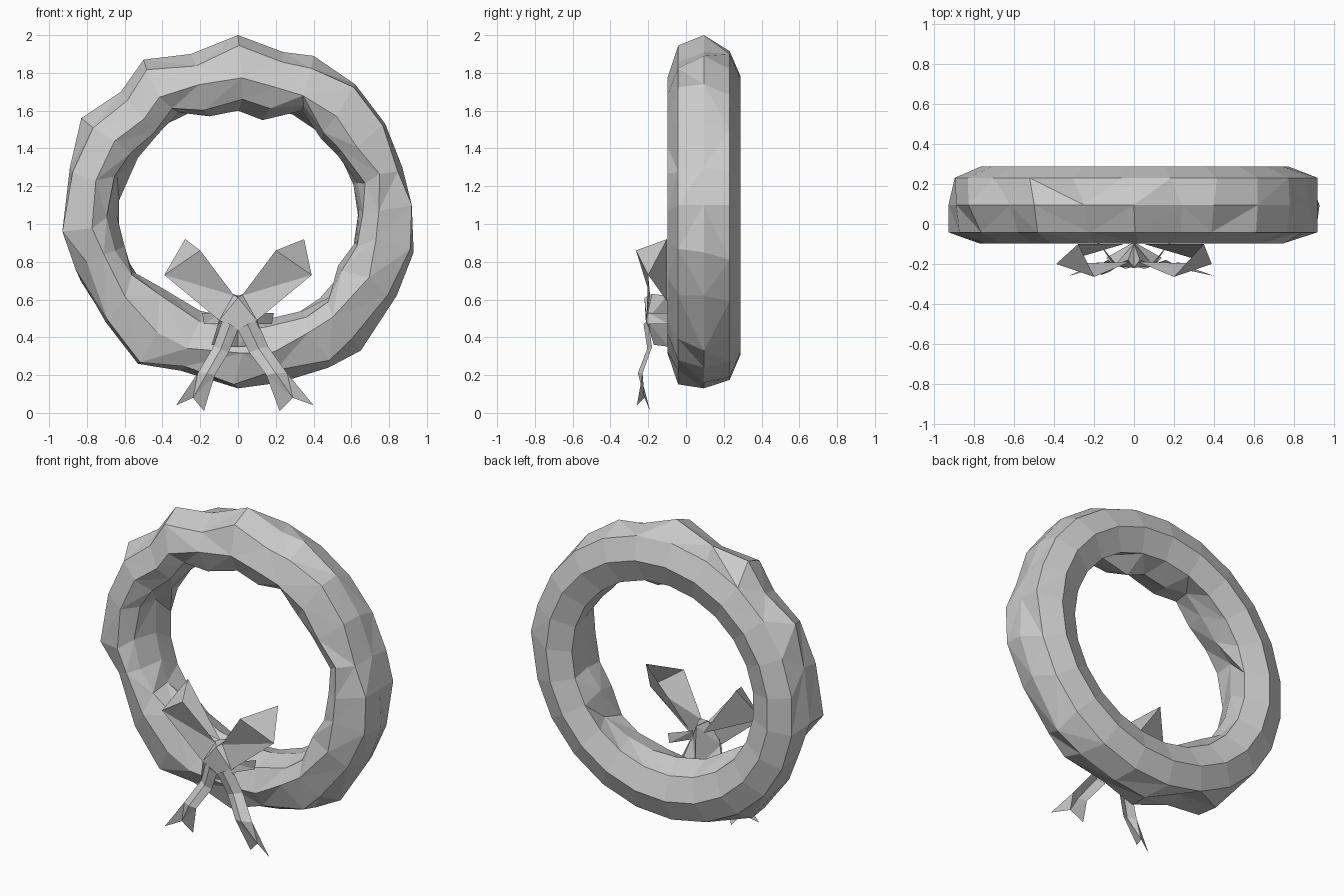
import bpy, bmesh, math, random
from mathutils import Vector

random.seed(4)
cube = bpy.data.objects.get("Cube")
if cube:
    bpy.data.objects.remove(cube, do_unlink=True)

grey = bpy.data.materials.new("plain grey")
grey.use_nodes = True
colour = (0.6, 0.6, 0.6, 1)
grey.diffuse_color = colour
grey.node_tree.nodes["Principled BSDF"].inputs["Base Color"].default_value = colour


def make_object(name, bm):
    mesh = bpy.data.meshes.new(name)
    bm.to_mesh(mesh)
    bm.free()
    mesh.materials.append(grey)
    obj = bpy.data.objects.new(name, mesh)
    bpy.context.scene.collection.objects.link(obj)
    return obj


def sheet(name, points, faces):
    """Flat-faced ribbon piece from named corner points."""
    bm = bmesh.new()
    verts = {key: bm.verts.new(co) for key, co in points.items()}
    for face in faces:
        bm.faces.new([verts[key] for key in face])
    bmesh.ops.triangulate(bm, faces=bm.faces[:])
    return make_object(name, bm)


# Wreath: eight-sided ring, regular at the back, ragged leafy front
outer = [(.92, 1.1), (.87, 1.3), (.78, 1.53), (.62, 1.74), (.4, 1.89), (.24, 1.91),
         (0, 2), (-.25, 1.9), (-.5, 1.87), (-.62, 1.7), (-.83, 1.56), (-.89, 1.3),
         (-.93, .96), (-.86, .76), (-.7, .48), (-.53, .26), (-.27, .25), (0, .13),
         (.22, .16), (.48, .24), (.65, .33), (.84, .62), (.93, .85)]
inner = [(.64, 1.08), (.63, 1.22), (.53, 1.36), (.44, 1.45), (.34, 1.6), (.13, 1.55),
         (0, 1.6), (-.15, 1.57), (-.31, 1.59), (-.42, 1.48), (-.53, 1.35), (-.64, 1.25),
         (-.64, 1.04), (-.6, .88), (-.56, .75), (-.4, .66), (-.2, .54), (0, .5),
         (.17, .5), (.34, .54), (.5, .62), (.53, .78), (.62, .9)]
count, sides = len(outer), 8
centre_y, centre_z, depth = 0.095, 1.045, 0.193


def oval(angle, shift=0):
    """Point on the slightly wide ring line, shifted outwards or inwards."""
    return Vector(((0.775 + shift) * math.cos(angle),
                   centre_z + (0.74 + shift) * math.sin(angle)))


def ragged(point, amount):
    return point + Vector((random.uniform(-amount, amount),
                           random.uniform(-amount, amount)))


bm = bmesh.new()
rings = []
for i in range(count):
    rim, hole = Vector(outer[i]), Vector(inner[i])
    even = math.tau * i / count
    face = ragged(oval(math.atan2(rim.y - centre_z, rim.x), -0.015), 0.025)
    section = [rim, oval(even, 0.132), oval(even), oval(even, -0.14), hole,
               ragged(face.lerp(hole, 0.75), 0.025), face,
               ragged(face.lerp(rim, 0.78), 0.03)]
    # leaf tips standing proud on both flanks
    if i in (0, 12):
        section[7] = rim.copy()
    if i == 0:
        section[1] = rim.copy()
    rings.append([bm.verts.new((p.x, centre_y + depth * math.sin(math.tau * j / sides), p.y))
                  for j, p in enumerate(section)])
for i in range(count):
    here, after = rings[i], rings[(i + 1) % count]
    for j in range(sides):
        k = (j + 1) % sides
        a, b, c, d = here[j], here[k], after[k], after[j]
        if random.random() < 0.5:
            bm.faces.new((a, b, c))
            bm.faces.new((a, c, d))
        else:
            bm.faces.new((a, b, d))
            bm.faces.new((b, c, d))
bmesh.ops.recalc_face_normals(bm, faces=bm.faces[:])
make_object("wreath_ring", bm)

# Bow: one loop, strap and tail for each side
for side, s in (("left", 1), ("right", -1)):
    lean = 0.07 if s < 0 else 0.0
    sheet("bow_loop_" + side, {
        "top": (0.02 * s, -0.19, 0.62),
        "low": (0.10 * s, -0.21, 0.49),
        "back": (0.05 * s, -0.10, 0.59),
        "front_tip": (0.20 * s, -0.265, 0.86),
        "far_tip": ((0.35 - lean) * s, -0.10, 0.92),
        "low_tip": (0.39 * s, -0.20, 0.73),
    }, [("top", "front_tip", "low_tip"), ("front_tip", "far_tip", "low_tip"),
        ("top", "low_tip", "low"), ("back", "far_tip", "low_tip")])

    sheet("bow_strap_" + side, {
        "a": (0.09 * s, -0.20, 0.53), "b": (0.19 * s, -0.09, 0.53),
        "c": (0.18 * s, -0.09, 0.47), "d": (0.10 * s, -0.21, 0.47),
    }, [("a", "b", "c", "d")])

    # Tail: creased ribbon, narrowing then spreading to a notched end
    rows = [((0.00, 0.44), (0.05, 0.47), (0.10, 0.49), -0.21),
            ((0.06, 0.32), (0.11, 0.34), (0.16, 0.35), -0.19),
            ((0.15, 0.20), (0.20, 0.21), (0.26, 0.21), -0.24),
            ((0.22, 0.01), (0.29, 0.08), (0.40, 0.04), -0.22)]
    shrink = 0.82 if s < 0 else 1.0
    points, faces = {}, []
    for r, row in enumerate(rows):
        for c in range(3):
            x, z = row[c]
            y = row[3] + (0.03, 0.0, -0.04)[c] * (r == 3) + (0.0, -0.015, 0.01)[c] * (r < 3)
            points[r, c] = (x * s * shrink, y, z)
    for r in range(3):
        for c in range(2):
            faces.append(((r, c), (r, c + 1), (r + 1, c + 1), (r + 1, c)))
    sheet("bow_tail_" + side, points, faces)

# Knot: folded wedge pressed against the ring, flaring into the tails
knot = {"peak": (0, -0.22, 0.61), "base": (0, -0.21, 0.44),
        "back_top": (0, -0.10, 0.62), "back_base": (0, -0.09, 0.35)}
faces = []
for key, s in (("l", 1), ("r", -1)):
    knot[key + "_top"] = (0.03 * s, -0.18, 0.63)
    knot[key + "_mid"] = (0.10 * s, -0.21, 0.49)
    knot[key + "_base"] = (0.14 * s, -0.17, 0.36)
    faces += [("peak", key + "_top", key + "_mid"),
              ("peak", key + "_mid", "base"),
              ("peak", "back_top", key + "_top"),
              ("back_top", key + "_top", key + "_mid"),
              ("back_top", key + "_mid", "back_base"),
              ("back_base", key + "_mid", key + "_base")]
sheet("bow_knot", knot, faces)
